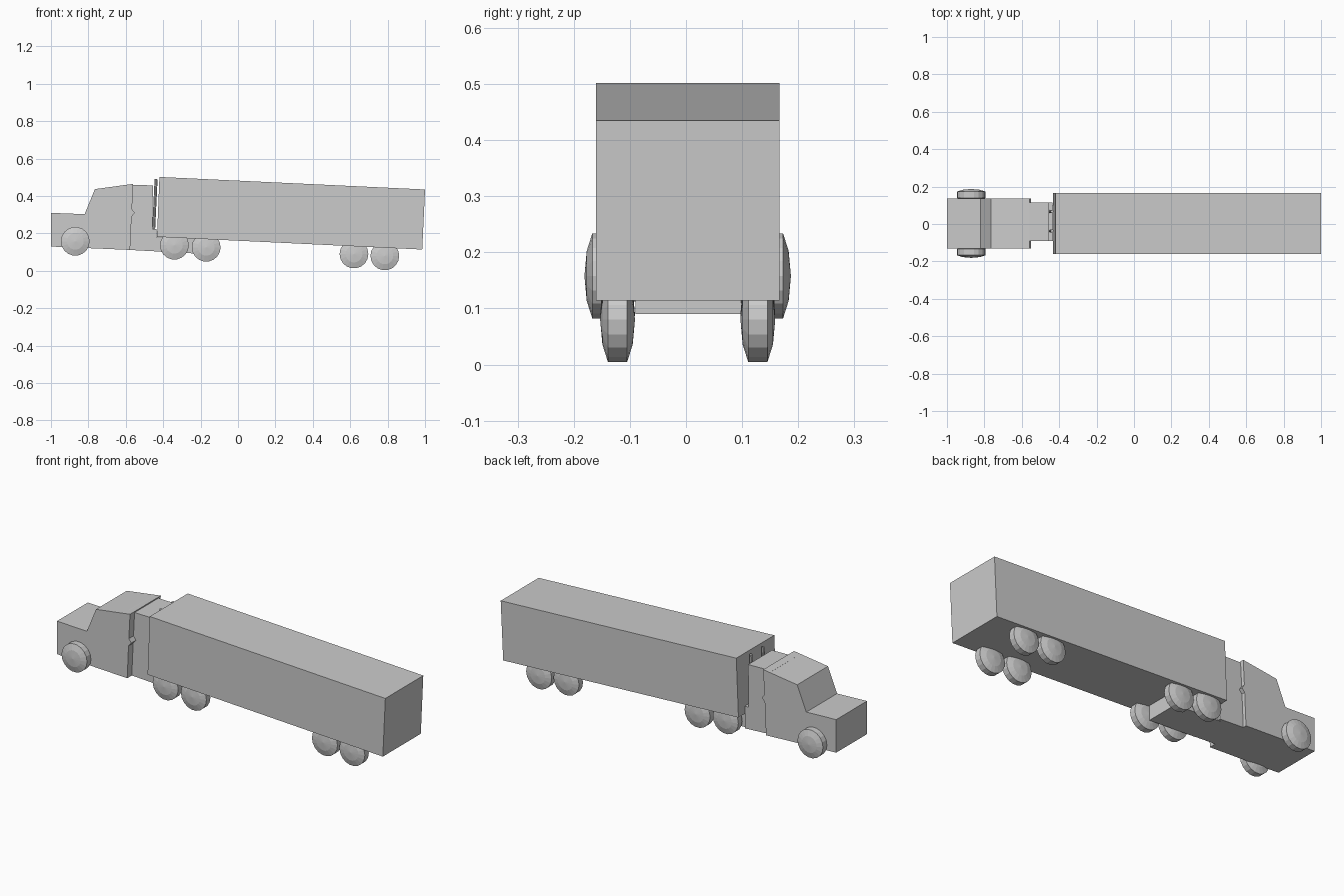
import bpy, bmesh, math
from mathutils import Matrix, Vector

cube = bpy.data.objects.get("Cube")
if cube:
    bpy.data.objects.remove(cube)

# Single paint colour
grey = bpy.data.materials.new("plain grey")
grey.use_nodes = True
colour = (0.6, 0.6, 0.6, 1)
grey.diffuse_color = colour
grey.node_tree.nodes["Principled BSDF"].inputs["Base Color"].default_value = colour


def finish(name, bm):
    bmesh.ops.recalc_face_normals(bm, faces=bm.faces)
    mesh = bpy.data.meshes.new(name)
    bm.to_mesh(mesh)
    bm.free()
    mesh.materials.append(grey)
    obj = bpy.data.objects.new(name, mesh)
    bpy.context.collection.objects.link(obj)
    return obj


def extrude_side(name, profile, y0, y1):
    """Side profile in x, z swept across the width."""
    bm = bmesh.new()
    face = bm.faces.new([bm.verts.new((x, y0, z)) for x, z in profile])
    swept = bmesh.ops.extrude_face_region(bm, geom=[face])["geom"]
    verts = [v for v in swept if isinstance(v, bmesh.types.BMVert)]
    bmesh.ops.translate(bm, verts=verts, vec=(0, y1 - y0, 0))
    return finish(name, bm)


def wheel(name, x, y, z, sides=18):
    """Domed disc turned about the y axis."""
    bm = bmesh.new()
    profile = [(0, -.031), (.045, -.027), (.077, -.017),
               (.077, .017), (.045, .027), (0, .031)]
    verts = [bm.verts.new((r, w, 0)) for r, w in profile]
    edges = [bm.edges.new(pair) for pair in zip(verts, verts[1:])]
    bmesh.ops.spin(bm, geom=verts + edges, cent=(0, 0, 0), axis=(0, 1, 0),
                   angle=math.tau, steps=sides)
    bmesh.ops.remove_doubles(bm, verts=bm.verts, dist=1e-4)
    finish(name, bm).location = (x, y, z)


def pipe(name, start, end, radius):
    start, end = Vector(start), Vector(end)
    axis = end - start
    bm = bmesh.new()
    turn = axis.to_track_quat("Z", "Y").to_matrix().to_4x4()
    bmesh.ops.create_cone(bm, cap_ends=True, segments=8, radius1=radius,
                          radius2=radius, depth=axis.length,
                          matrix=Matrix.Translation((start + end) / 2) @ turn)
    finish(name, bm)


# Cab with sloped windscreen and a small ridge on its back edge
extrude_side("cab", [(-1, .13), (-1, .31), (-.82, .303), (-.765, .437),
                     (-.56, .465), (-.567, .33), (-.552, .31), (-.569, .29),
                     (-.577, .112)], -.13, .135)

# Narrower sleeper and low chassis behind the cab
extrude_side("sleeper", [(-.6, .113), (-.6, .46), (-.455, .457),
                         (-.458, .225), (-.435, .225), (-.435, .104)],
             -.09, .115)
extrude_side("chassis", [(-.45, .104), (-.45, .18), (-.17, .17),
                         (-.17, .09)], -.09, .1)

# Long box trailer, leaning slightly down to the rear
extrude_side("trailer", [(-.433, .182), (-.42, .502), (1, .435),
                         (.985, .114)], -.16, .167)

# Exhaust pipes in the gap
for side, y in (("left", .067), ("right", -.037)):
    pipe(side + "_exhaust", (-.451, y, .22), (-.438, y, .49), .008)

# Wheel pairs: x, height, half track
axles = {"steering": (-.87, .158, .153), "front_drive": (-.34, .137, .125),
         "rear_drive": (-.17, .126, .125), "front_trailer": (.62, .09, .125),
         "rear_trailer": (.785, .08, .125)}
for name, (x, z, track) in axles.items():
    for side, sign in (("left", 1), ("right", -1)):
        wheel(f"{name}_wheel_{side}", x, .003 + sign * track, z)
